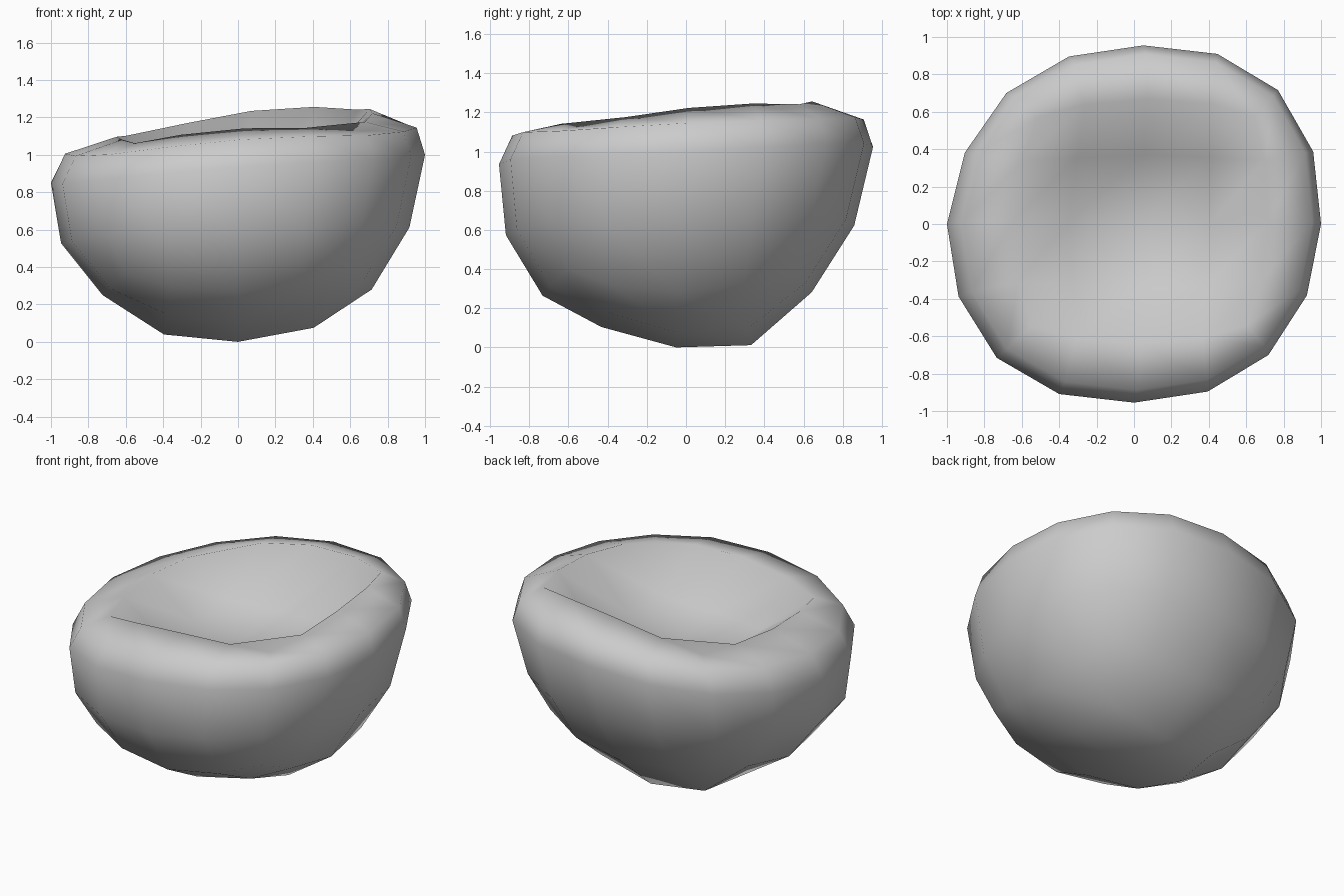
import bpy
from math import hypot

if "Cube" in bpy.data.objects:
    bpy.data.objects.remove(bpy.data.objects["Cube"])

# Profiles by unit height: (unit height, height, drift x, drift y, width)
PROFILE = [
    (-1.00, 0.000, 0.000, -0.050, 1.00),
    (-0.92, 0.067, 0.005, -0.050, 1.01),
    (-0.72, 0.275, -0.005, -0.045, 0.99),
    (-0.39, 0.590, -0.015, -0.030, 1.00),
    (0.00, 0.952, 0.000, 0.000, 1.00),
    (0.39, 1.097, 0.015, 0.010, 1.01),
    (0.60, 1.160, 0.030, 0.015, 0.97),
    (0.73, 1.200, 0.035, 0.015, 0.94),
    (1.00, 1.200, 0.030, 0.010, 0.95),
]


def sample(z):
    z = max(-1, min(1, z))
    for a, b in zip(PROFILE, PROFILE[1:]):
        if z <= b[0]:
            t = (z - a[0]) / (b[0] - a[0])
            return [p + (q - p) * t for p, q in zip(a[1:], b[1:])]


def shape(co):
    x, y, z = co
    h, dx, dy, w = sample(z)
    r = hypot(x, y)
    if z > 0.78:                       # hollow in the top
        h = 0.895 if r > 0.2 else 0.85
        tilt = 0.5
    else:
        tilt = min(1, 1 + z)
        if z > 0.5:                    # rim dips at the front and left
            h += -0.025 + 0.012 * x + 0.02 * y + 0.05 * x * y
    # rim leans up to the right and back, underside bulges at the back
    h += tilt * (0.075 * x + 0.044 * y - 0.027 * (x * x - y * y))
    if z < -0.8:
        h += -0.12 * y + 0.04 * x
    # slightly skewed round outline
    skew = 1 + 0.02 * x * y
    return (x * w * skew + dx + 0.05 * max(0, y),
            0.955 * y * w * skew * (1 + 0.04 * abs(x * y)) + dy,
            max(0, h))


# Rounded cube as the base form
bpy.ops.mesh.primitive_cube_add(size=2)
bowl = bpy.context.object
bowl.name = "hollow_bowl"
sub = bowl.modifiers.new("round", 'SUBSURF')
sub.levels = sub.render_levels = 2
bpy.ops.object.modifier_apply(modifier="round")

# Sculpt it into the tilted body, rolled rim and hollow
verts = bowl.data.vertices
size = max(v.co.x for v in verts)
for v in verts:
    v.co = shape(v.co / size)
bpy.ops.object.shade_smooth()
